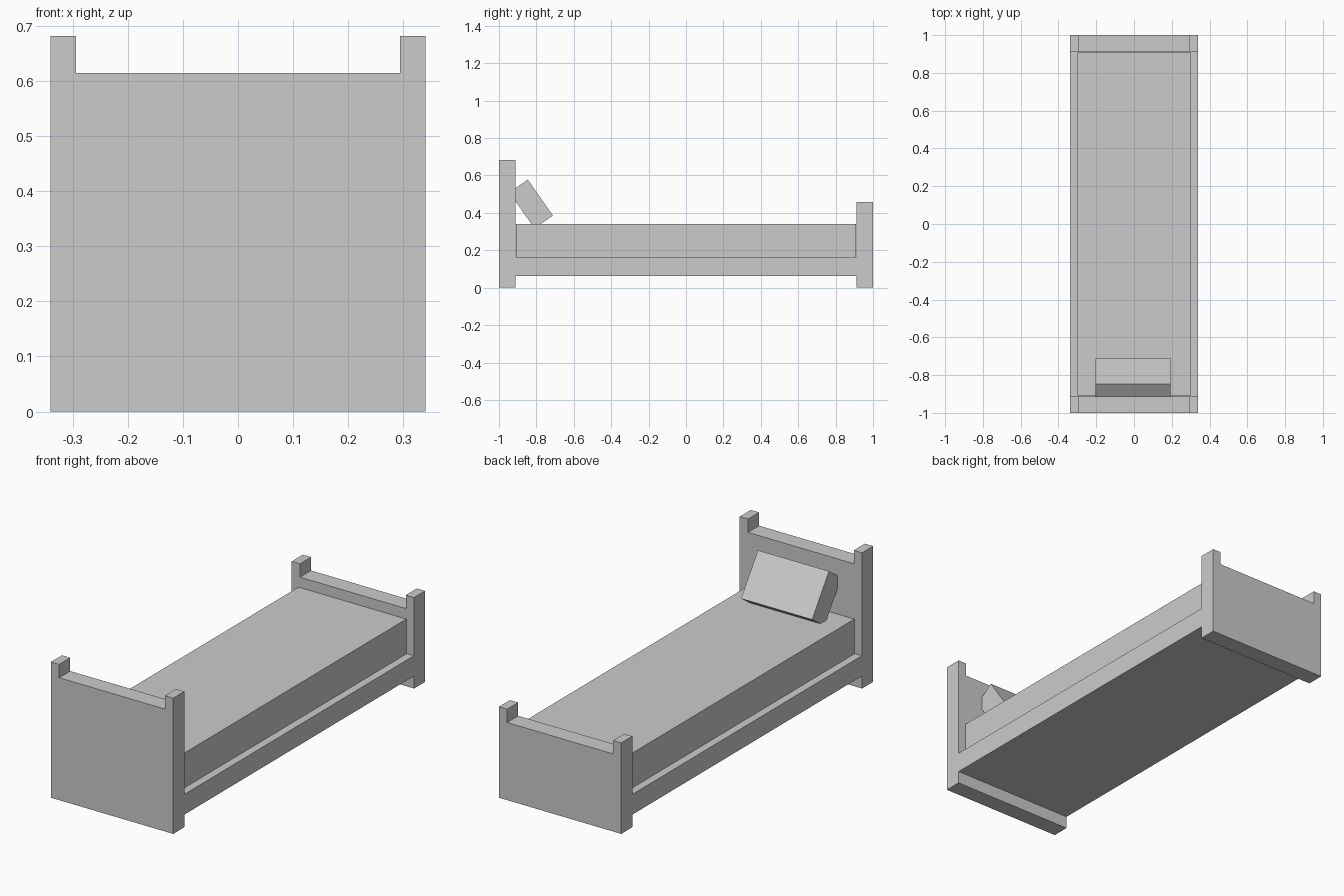
import bpy, bmesh
from math import radians

if "Cube" in bpy.data.objects:
    bpy.data.objects.remove(bpy.data.objects["Cube"])


def add_object(name, bm):
    bmesh.ops.recalc_face_normals(bm, faces=bm.faces)
    mesh = bpy.data.meshes.new(name)
    bm.to_mesh(mesh)
    bm.free()
    obj = bpy.data.objects.new(name, mesh)
    bpy.context.collection.objects.link(obj)
    return obj


def box(name, size, centre, tilt=0.0):
    bm = bmesh.new()
    bmesh.ops.create_cube(bm, size=1)
    bmesh.ops.scale(bm, vec=size, verts=bm.verts)
    obj = add_object(name, bm)
    obj.location = centre
    obj.rotation_euler.x = radians(tilt)
    return obj


HALF_W, POST_W = 0.34, 0.046


def end_board(name, y0, y1, post_h, panel_h):
    # One solid board whose two corner posts rise above the panel
    inner = HALF_W - POST_W
    half = [(HALF_W, 0), (HALF_W, post_h), (inner, post_h), (inner, panel_h)]
    outline = half + [(-x, z) for x, z in reversed(half)]
    bm = bmesh.new()
    face = bm.faces.new([bm.verts.new((x, y0, z)) for x, z in outline])
    ext = bmesh.ops.extrude_face_region(bm, geom=[face])
    moved = [v for v in ext["geom"] if isinstance(v, bmesh.types.BMVert)]
    bmesh.ops.translate(bm, vec=(0, y1 - y0, 0), verts=moved)
    return add_object(name, bm)


# Head and foot ends
end_board("headboard", -1.0, -0.912, 0.682, 0.615)
end_board("footboard", 0.912, 1.0, 0.457, 0.39)

# Base slab and narrower mattress on top
box("bed_base", (2 * HALF_W, 1.824, 0.102), (0, 0, 0.114))
box("mattress", (0.60, 1.816, 0.175), (0, 0, 0.2525))

# Pillow leaning against the headboard, sunk slightly into it and the mattress
box("pillow", (0.395, 0.12, 0.234), (-0.005, -0.828, 0.4475), tilt=35)
